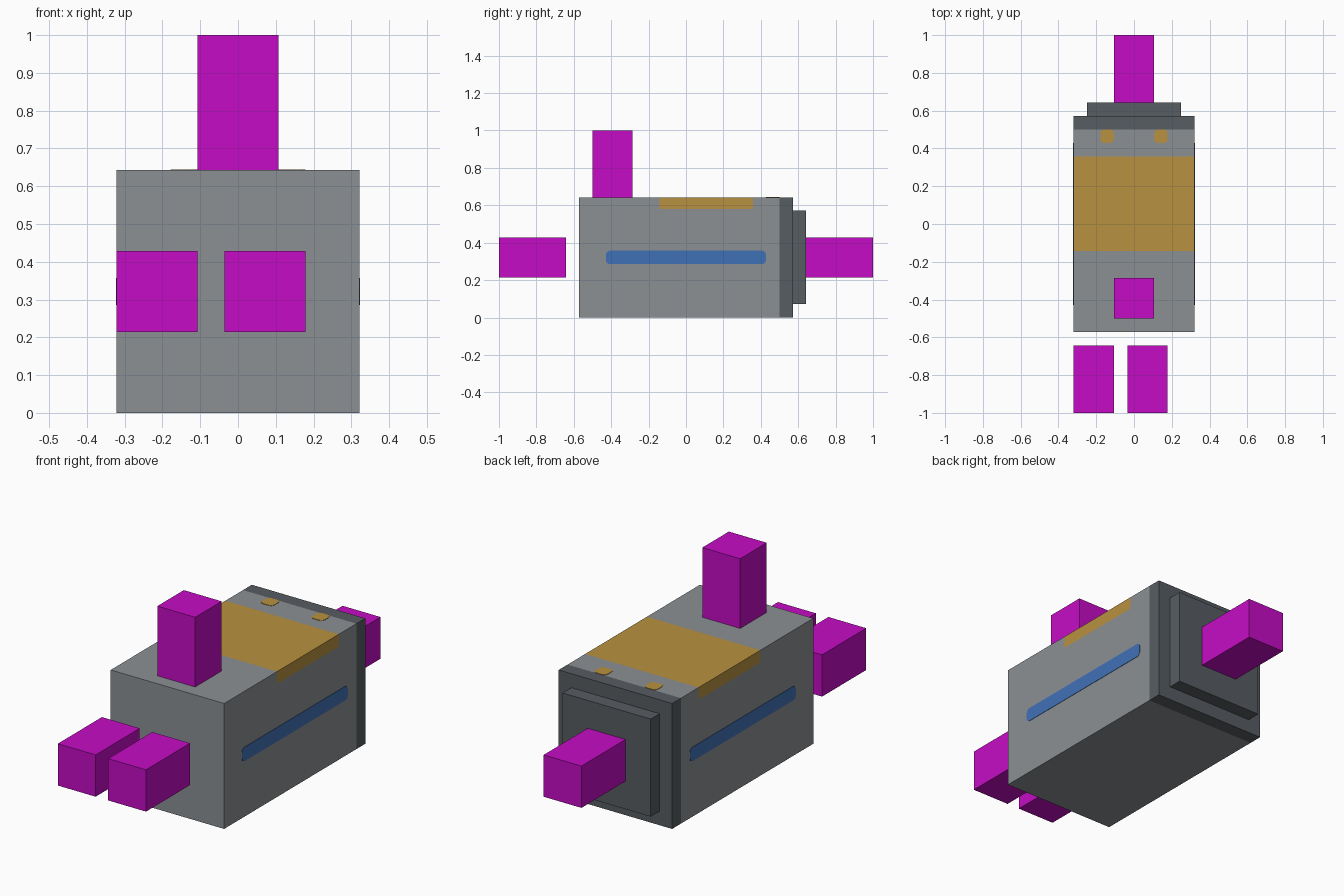
import bpy
import bmesh
from mathutils import Vector

cube = bpy.data.objects.get("Cube")
if cube:
    bpy.data.objects.remove(cube, do_unlink=True)

U = 1 / 14  # modelling grid step


def material(name, rgb):
    """Flat material from 0-255 sRGB values."""
    lin = [(c / 255 / 12.92) if c < 11 else ((c / 255 + 0.055) / 1.055) ** 2.4 for c in rgb]
    mat = bpy.data.materials.new(name)
    mat.use_nodes = True
    mat.diffuse_color = (*lin, 1)
    mat.node_tree.nodes["Principled BSDF"].inputs["Base Color"].default_value = (*lin, 1)
    return mat


grey = material("casing grey", (139, 144, 147))
dark = material("dark grey", (87, 93, 98))
ochre = material("ochre", (184, 145, 64))
blue = material("blue", (64, 113, 182))
magenta = material("magenta", (197, 12, 197))


def box_bmesh(lo, hi):
    lo, hi = Vector(lo), Vector(hi)
    bm = bmesh.new()
    bmesh.ops.create_cube(bm, size=1)
    bmesh.ops.scale(bm, vec=hi - lo, verts=bm.verts)
    bmesh.ops.translate(bm, vec=(lo + hi) / 2, verts=bm.verts)
    return bm


def finish(bm, name, *mats):
    mesh = bpy.data.meshes.new(name)
    bm.to_mesh(mesh)
    bm.free()
    for m in mats:
        mesh.materials.append(m)
    obj = bpy.data.objects.new(name, mesh)
    bpy.context.scene.collection.objects.link(obj)
    return obj


def box(name, lo, hi, mat):
    """Plain box, corners given in grid steps."""
    return finish(box_bmesh([c * U for c in lo], [c * U for c in hi]), name, mat)


def rounded_plate(name, lo, hi, axis, radius, mat):
    """Thin plate with its corners rounded about the given axis."""
    bm = box_bmesh(lo, hi)
    edges = [e for e in bm.edges
             if abs((e.verts[0].co - e.verts[1].co).normalized()[axis]) > 0.9]
    bmesh.ops.bevel(bm, geom=edges, offset=radius, segments=3, profile=0.5, affect='EDGES')
    return finish(bm, name, mat)


# Casing, cut so that the ochre saddle and the dark rear band are its own faces
bm = box_bmesh((-4.5 * U, -8 * U, 0), (4.5 * U, 8 * U, 9 * U))
cuts = [((0, -2 * U, 0), (0, 1, 0)), ((0, 5 * U, 0), (0, 1, 0)),
        ((0, 7 * U, 0), (0, 1, 0)), ((0, 0, 0.58), (0, 0, 1))]
for co, no in cuts:
    bmesh.ops.bisect_plane(bm, geom=bm.verts[:] + bm.edges[:] + bm.faces[:],
                           plane_co=co, plane_no=no)
for f in bm.faces:
    c = f.calc_center_median()
    if c.y > 7 * U:
        f.material_index = 1
    elif -2 * U < c.y < 5 * U and c.z > 0.58:
        f.material_index = 2
finish(bm, "casing", grey, dark, ochre)

# Raised rear panel
box("rear_panel", (-3.5, 8, 1), (3.5, 9, 8), dark)

# Connector blocks
box("front_block_right", (-4.5, -14, 3), (-1.5, -9, 6), magenta)
box("front_block_left", (-0.5, -14, 3), (2.5, -9, 6), magenta)
box("rear_block", (-1.5, 9, 3), (1.5, 14, 6), magenta)
box("top_block", (-1.5, -7, 9), (1.5, -4, 14), magenta)

# Painted side stripes and top dots
T = 0.002
for side, s in (("right", -1), ("left", 1)):
    x = s * 4.5 * U
    rounded_plate("side_stripe_" + side, (x - T, -6 * U, 4 * U),
                  (x + T, 6 * U, 5 * U), 0, 0.022, blue)
    d = s * 2 * U
    rounded_plate("top_dot_" + side, (d - U / 2, 6 * U, 9 * U - T),
                  (d + U / 2, 7 * U, 9 * U + T), 2, 0.02, ochre)
